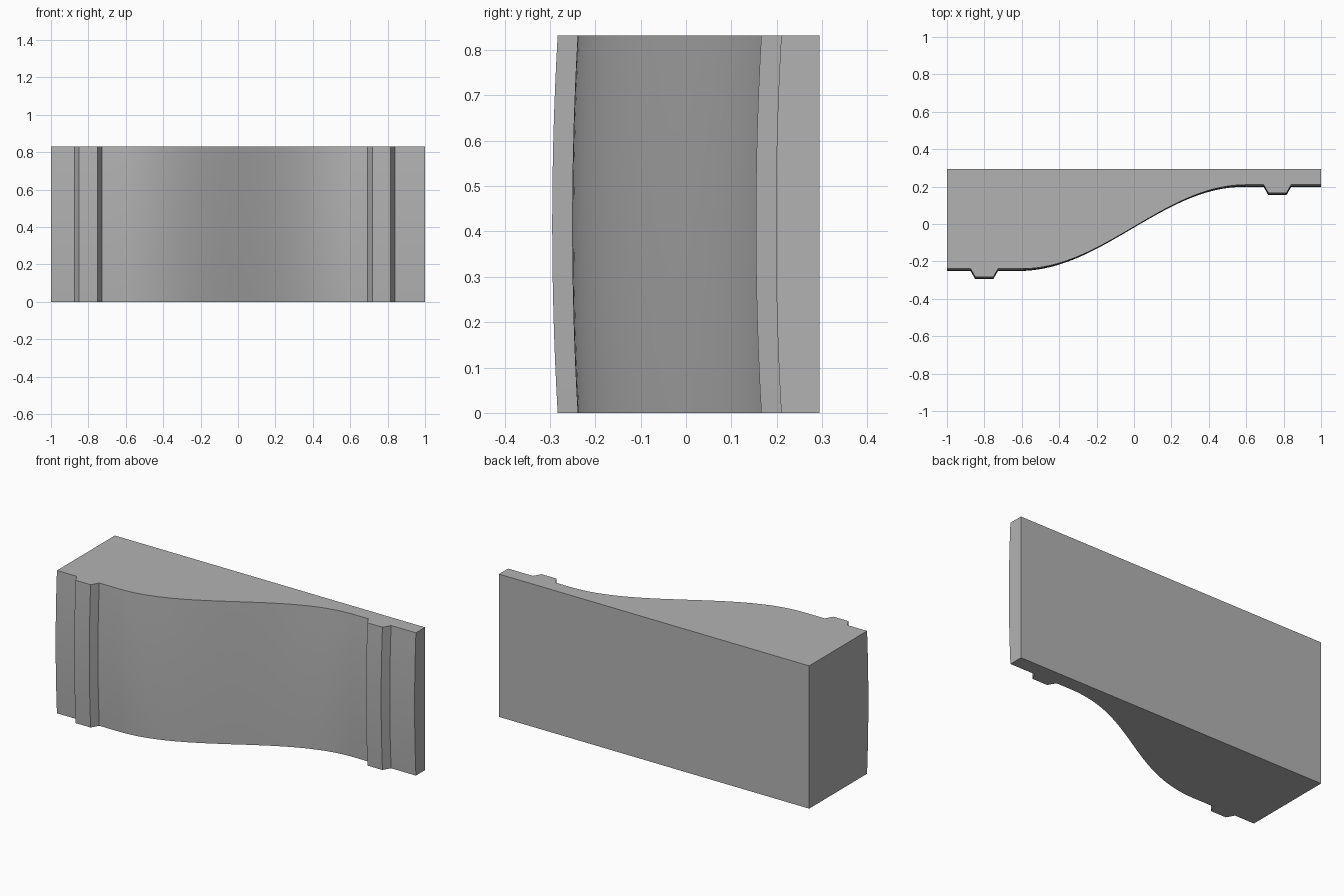
import bpy, bmesh, math

cube = bpy.data.objects.get("Cube")
if cube:
    bpy.data.objects.remove(cube, do_unlink=True)

HEIGHT = 0.832
BACK = 0.294
LOW, HIGH = -0.239, 0.21      # front plane at the left and right ends
RIDGE = 0.044                 # how far the ribs stand out
BULGE = 0.012                 # belly of the front at mid height
CURVE = 0.6                   # half width of the flowing middle
ROWS, STEPS = 16, 40

grey = bpy.data.materials.new("stone_grey")
grey.use_nodes = True
colour = (0.45, 0.45, 0.45, 1)
grey.diffuse_color = colour
grey.node_tree.nodes["Principled BSDF"].inputs["Base Color"].default_value = colour


def rib(start, level):
    """Trapezoid rib on a flat stretch."""
    return [(start, level), (start + 0.025, level - RIDGE),
            (start + 0.122, level - RIDGE), (start + 0.147, level)]


# Plan outline of the front, from one end to the other
profile = [(-1, LOW)] + rib(-0.874, LOW)
for i in range(STEPS + 1):
    x = -CURVE + 2 * CURVE * i / STEPS
    s = math.sin(math.pi / 2 * x / CURVE)
    profile.append((x, (LOW + HIGH) / 2 + (HIGH - LOW) / 2 * s))
profile += rib(0.693, HIGH) + [(1, HIGH)]

# Front grid, bulging gently at mid height
bm = bmesh.new()
grid = []
for r in range(ROWS + 1):
    t = r / ROWS
    belly = BULGE * 4 * t * (1 - t)
    row = []
    for x, y in profile:
        fade = 0.4 + 0.6 * min(1, abs(x) / CURVE) ** 2
        row.append(bm.verts.new((x, y - belly * fade, t * HEIGHT)))
    grid.append(row)
for low, high in zip(grid, grid[1:]):
    for i in range(len(profile) - 1):
        bm.faces.new((low[i], low[i + 1], high[i + 1], high[i]))

# Flat back, ends, top and bottom
bl, br, tr, tl = [bm.verts.new((x, BACK, z)) for x, z in
                  ((-1, 0), (1, 0), (1, HEIGHT), (-1, HEIGHT))]
bm.faces.new((br, bl, tl, tr))
bm.faces.new([row[0] for row in grid] + [tl, bl])
bm.faces.new([row[-1] for row in grid] + [tr, br])
bm.faces.new(grid[0] + [br, bl])
bm.faces.new(grid[-1] + [tr, tl])
bmesh.ops.recalc_face_normals(bm, faces=bm.faces)

mesh = bpy.data.meshes.new("curved_block")
bm.to_mesh(mesh)
bm.free()
mesh.materials.append(grey)
block = bpy.data.objects.new("curved_block", mesh)
bpy.context.collection.objects.link(block)

bpy.ops.object.select_all(action='DESELECT')
block.select_set(True)
bpy.context.view_layer.objects.active = block
bpy.ops.object.shade_smooth_by_angle(angle=math.radians(25))
